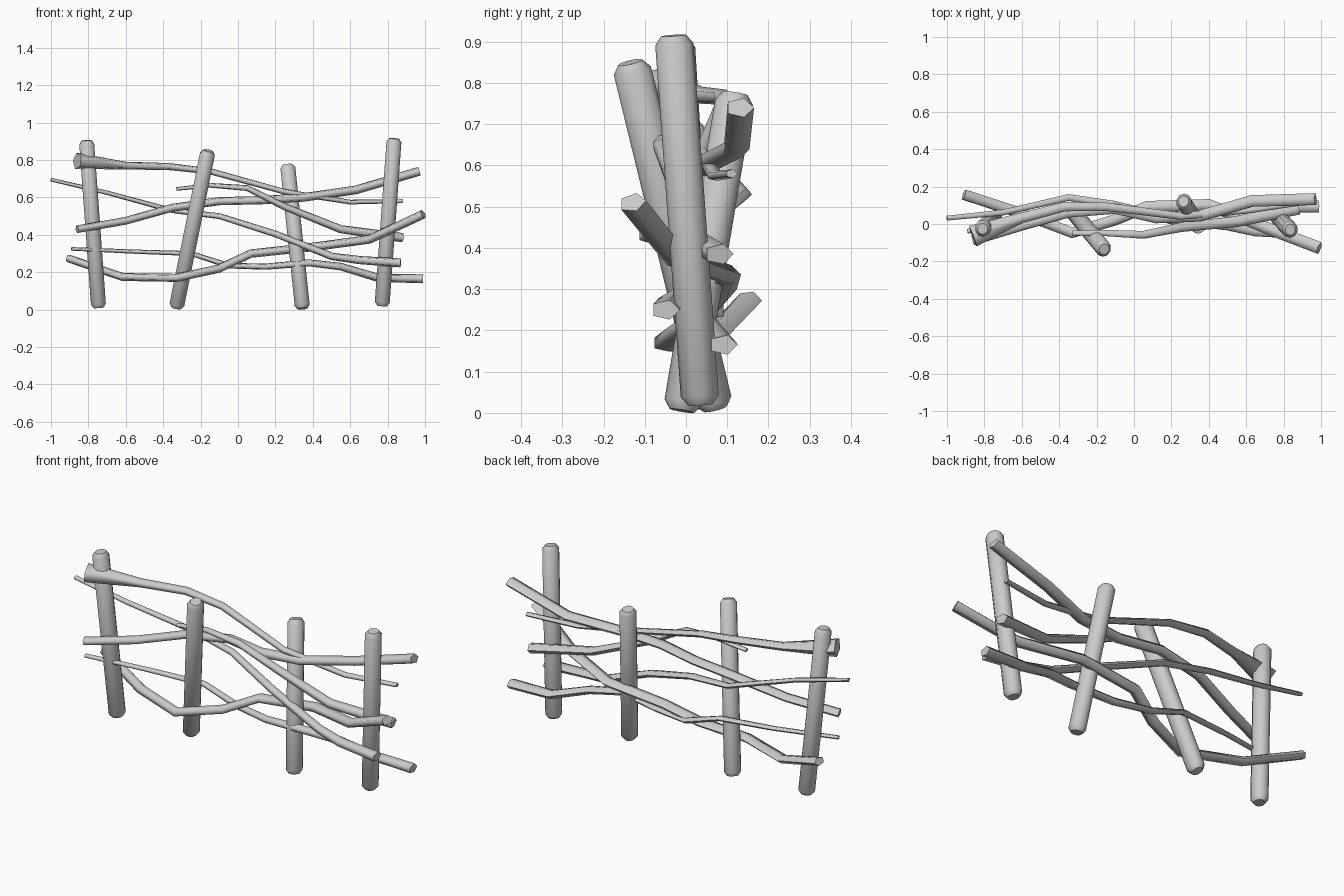
import bpy, bmesh, math
from mathutils import Vector

if "Cube" in bpy.data.objects:
    bpy.data.objects.remove(bpy.data.objects["Cube"])

wood = bpy.data.materials.new("grey_wood")
wood.use_nodes = True
colour = (.6, .6, .6, 1)
wood.diffuse_color = colour
wood.node_tree.nodes["Principled BSDF"].inputs["Base Color"].default_value = colour


def tube(name, points, radii, sides, depth_ratio, smooth_angle):
    """Sweep a polygon section along a path; depth_ratio widens it in y."""
    bm = bmesh.new()
    rings = []
    last = len(points) - 1
    for i, (point, radius) in enumerate(zip(points, radii)):
        along = (points[min(i + 1, last)] - points[max(i - 1, 0)]).normalized()
        depth_axis = Vector((0, 1, 0))
        side = (depth_axis - along * depth_axis.dot(along)).normalized()
        up = along.cross(side)
        angles = [math.tau * k / sides for k in range(sides)]
        rings.append([bm.verts.new(point + radius * (side * math.cos(a) * depth_ratio + up * math.sin(a)))
                      for a in angles])
    for ring, following in zip(rings, rings[1:]):
        for k in range(sides):
            n = (k + 1) % sides
            bm.faces.new((ring[k], ring[n], following[n], following[k]))
    bm.faces.new(rings[0])
    bm.faces.new(rings[-1])
    bmesh.ops.recalc_face_normals(bm, faces=bm.faces)
    mesh = bpy.data.meshes.new(name)
    bm.to_mesh(mesh)
    bm.free()
    mesh.materials.append(wood)
    obj = bpy.data.objects.new(name, mesh)
    bpy.context.collection.objects.link(obj)
    bpy.ops.object.select_all(action="DESELECT")
    obj.select_set(True)
    bpy.context.view_layer.objects.active = obj
    bpy.ops.object.shade_smooth_by_angle(angle=math.radians(smooth_angle))


def post(name, foot, top, radius=.042):
    """Leaning round post with chamfered ends."""
    foot, top = Vector(foot), Vector(top)
    chamfer = (top - foot).normalized() * radius / 2
    narrow = radius * .65
    tube(name, [foot, foot + chamfer, top - chamfer, top],
         [narrow, radius, radius, narrow], sides=10, depth_ratio=1.1, smooth_angle=50)


def branch(name, joints, depths, heights, radius_start, radius_end, butt=1):
    """Bent five-sided branch, given by x, y and z of its joints, with a steady taper."""
    points = [Vector(p) for p in zip(joints, depths, heights)]
    step = (radius_end - radius_start) / (len(points) - 1)
    radii = [radius_start + step * i for i in range(len(points))]
    radii[0] *= butt
    tube(name, points, radii, sides=5, depth_ratio=1.4, smooth_angle=84)


# Leaning posts
post("post_far_right", foot=(-.745, .03, .01), top=(-.81, -.025, .905))
post("post_mid_right", foot=(-.33, .07, .01), top=(-.16, -.135, .85))
post("post_mid_left", foot=(.345, -.01, .005), top=(.265, .12, .775))
post("post_far_left", foot=(.77, .035, .02), top=(.835, -.03, .915))

# Branches woven in front of and behind the posts
branch("branch_top",
       joints=[-.86, -.6, -.37, -.15, .25, .6, .88],
       depths=[-.07, .03, .09, .09, .04, .07, .11],
       heights=[.795, .77, .765, .74, .63, .575, .58],
       radius_start=.024, radius_end=.011, butt=1.9)
branch("branch_upper_diagonal",
       joints=[-1, -.7, -.35, -.1, .2, .5, .65, .87],
       depths=[.03, .06, .14, .1, .02, -.01, -.04, -.05],
       heights=[.695, .625, .53, .5, .405, .285, .265, .25],
       radius_start=.01, radius_end=.025)
branch("branch_middle",
       joints=[-.86, -.6, -.35, -.1, .12, .35, .63, .97],
       depths=[-.09, -.01, .06, .08, .03, .04, .12, .13],
       heights=[.43, .475, .545, .58, .585, .6, .64, .74],
       radius_start=.021, radius_end=.025)
branch("branch_short",
       joints=[-.33, -.15, .05, .25, .55, .88],
       depths=[-.05, -.05, -.06, -.02, .01, .08],
       heights=[.645, .665, .65, .55, .43, .385],
       radius_start=.01, radius_end=.026)
branch("branch_low",
       joints=[-.89, -.55, -.25, -.05, .15, .38, .55, .75, .99],
       depths=[-.04, .03, .07, .07, .03, 0, .04, .09, .09],
       heights=[.325, .31, .3, .235, .23, .25, .23, .17, .165],
       radius_start=.01, radius_end=.025)
branch("branch_bottom",
       joints=[-.91, -.62, -.33, -.1, .07, .4, .7, .99],
       depths=[.155, .06, -.05, .02, .09, .1, -.02, -.13],
       heights=[.275, .175, .17, .22, .3, .335, .375, .51],
       radius_start=.022, radius_end=.025)
